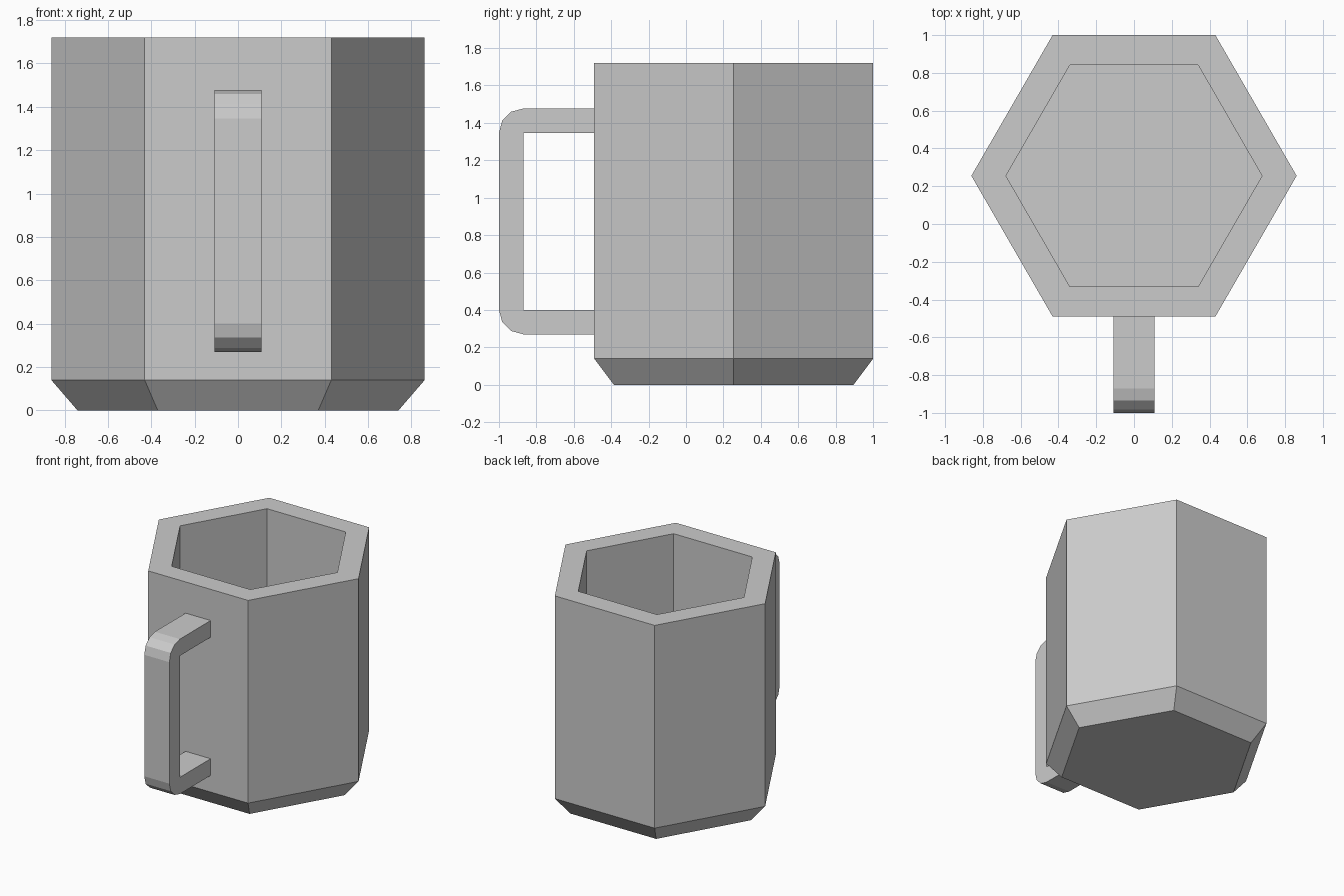
import bpy, bmesh
from math import sin, cos, pi
from mathutils import Vector

cube = bpy.data.objects.get("Cube")
if cube:
    bpy.data.objects.remove(cube, do_unlink=True)

grey = bpy.data.materials.new("light_grey")
grey.use_nodes = True
colour = (0.6, 0.6, 0.6, 1)
grey.diffuse_color = colour
grey.node_tree.nodes["Principled BSDF"].inputs["Base Color"].default_value = colour

CENTRE_Y = 0.255


def finish(bm, name):
    bmesh.ops.recalc_face_normals(bm, faces=bm.faces)
    mesh = bpy.data.meshes.new(name)
    bm.to_mesh(mesh)
    bm.free()
    mesh.materials.append(grey)
    obj = bpy.data.objects.new(name, mesh)
    bpy.context.collection.objects.link(obj)
    return obj


def hexagon(bm, radius, z):
    return [bm.verts.new((radius * cos(i * pi / 3), CENTRE_Y + radius * sin(i * pi / 3), z))
            for i in range(6)]


# Hexagonal cup: foot, chamfer, wall, rim and hollow inside
bm = bmesh.new()
profile = [(0.74, 0), (0.861, 0.14), (0.861, 1.72), (0.678, 1.72), (0.678, 0.16)]
rings = [hexagon(bm, r, z) for r, z in profile]
for low, high in zip(rings, rings[1:]):
    for i in range(6):
        j = (i + 1) % 6
        bm.faces.new((low[i], low[j], high[j], high[i]))
bm.faces.new(rings[0])
bm.faces.new(rings[-1])
finish(bm, "cup_body")

# Square-section handle with rounded outer corners
WALL_Y, OUT_Y, LOW, HIGH, THICK, HALF = -0.485, -1.0, 0.27, 1.477, 0.13, 0.108
inner_y = OUT_Y + THICK


def corner(z, up):
    return [(inner_y - THICK * sin(k * pi / 6), z + up * THICK * cos(k * pi / 6))
            for k in range(4)]


outer = [(WALL_Y, HIGH)] + corner(HIGH - THICK, 1)
outer += corner(LOW + THICK, -1)[::-1] + [(WALL_Y, LOW)]
inner = [(WALL_Y, LOW + THICK), (inner_y, LOW + THICK),
         (inner_y, HIGH - THICK), (WALL_Y, HIGH - THICK)]
bm = bmesh.new()
side = bm.faces.new([bm.verts.new((-HALF, y, z)) for y, z in outer + inner])
sweep = bmesh.ops.extrude_face_region(bm, geom=[side])
moved = [v for v in sweep["geom"] if isinstance(v, bmesh.types.BMVert)]
bmesh.ops.translate(bm, verts=moved, vec=Vector((2 * HALF, 0, 0)))
finish(bm, "handle")
